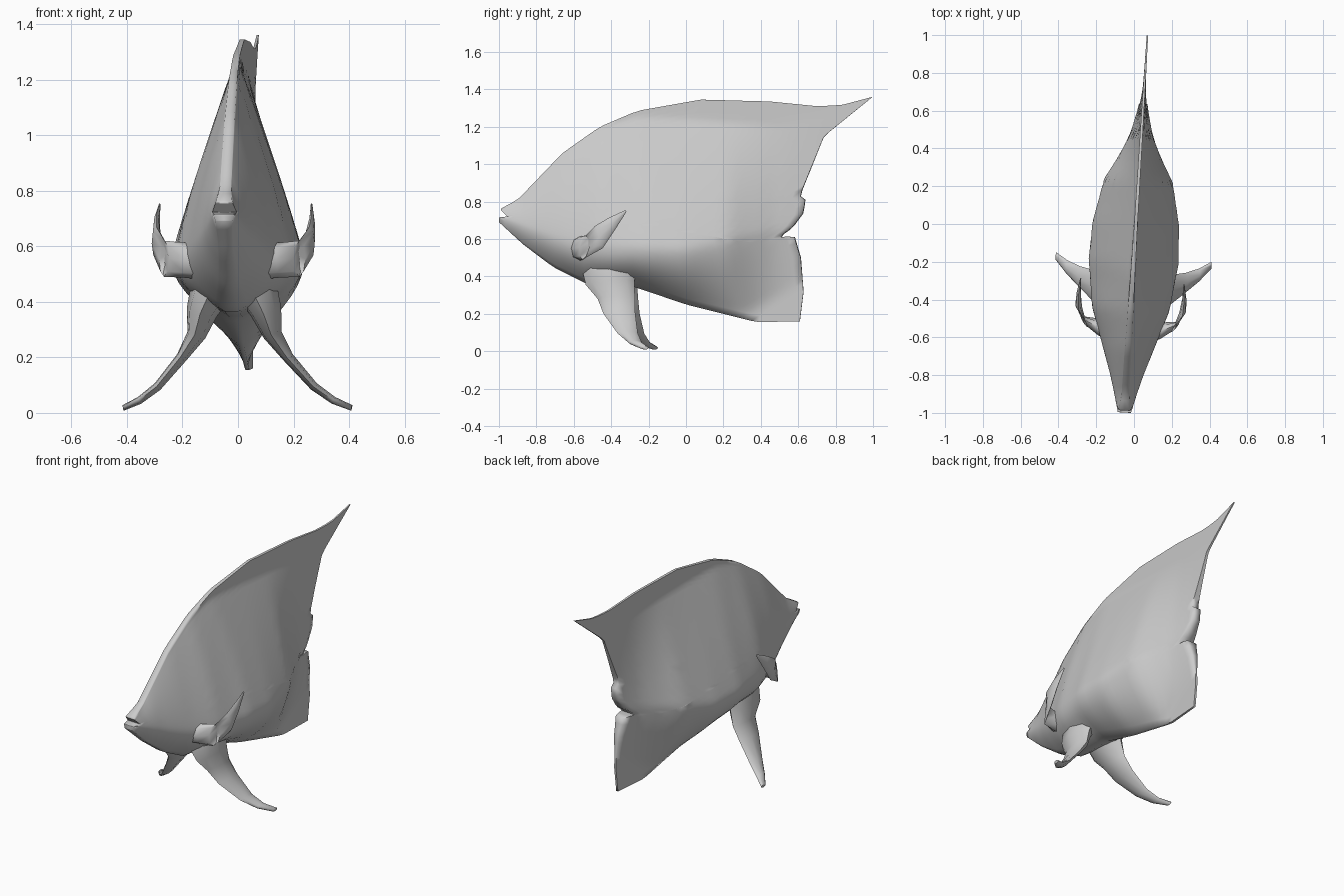
import bpy, bmesh, math
from mathutils import Vector

if "Cube" in bpy.data.objects:
    bpy.data.objects.remove(bpy.data.objects["Cube"])

TURN = math.radians(-3.5)   # the fish stands slightly turned
SHIFT = 0.01

grey = bpy.data.materials.new("fish grey")
grey.use_nodes = True
grey.diffuse_color = (0.6, 0.6, 0.6, 1)
grey.node_tree.nodes["Principled BSDF"].inputs["Base Color"].default_value = (0.6, 0.6, 0.6, 1)


def lerp_table(table, y):
    """Piecewise linear value from (key, value) pairs."""
    if y <= table[0][0]:
        return table[0][1]
    for (a, va), (b, vb) in zip(table, table[1:]):
        if y <= b:
            return va + (vb - va) * (y - a) / (b - a)
    return table[-1][1]


def walk(points, t):
    """Point at fraction t of the length of a polyline."""
    pts = [Vector(p) for p in points]
    lengths = [(b - a).length for a, b in zip(pts, pts[1:])]
    left = t * sum(lengths)
    for a, b, length in zip(pts, pts[1:], lengths):
        if left <= length:
            return a.lerp(b, left / length)
        left -= length
    return pts[-1]


def finish(name, bm, angle):
    bmesh.ops.recalc_face_normals(bm, faces=bm.faces)
    mesh = bpy.data.meshes.new(name)
    bm.to_mesh(mesh)
    bm.free()
    mesh.materials.append(grey)
    obj = bpy.data.objects.new(name, mesh)
    bpy.context.collection.objects.link(obj)
    obj.rotation_euler.z = TURN
    obj.location.x = SHIFT
    bpy.ops.object.select_all(action='DESELECT')
    obj.select_set(True)
    bpy.context.view_layer.objects.active = obj
    bpy.ops.object.shade_smooth_by_angle(angle=math.radians(angle))
    mirror = obj.modifiers.new("Mirror", 'MIRROR')
    mirror.merge_threshold = 0.0005


# Side outline (y, z): back, belly with anal fin, mouth and rear edge
back = [(-0.985, 0.765), (-0.9, 0.81), (-0.66, 1.06), (-0.46, 1.2), (-0.26, 1.285),
        (0.08, 1.345), (0.45, 1.335), (0.7, 1.31), (0.83, 1.315), (1, 1.36)]
belly = [(-1, 0.69), (-0.87, 0.57), (-0.71, 0.45), (-0.54, 0.365), (-0.28, 0.345),
         (0, 0.25), (0.38, 0.155), (0.61, 0.16)]
mouth = [(-1, 0.69), (-1, 0.715), (-0.955, 0.72), (-0.99, 0.755), (-0.985, 0.765)]
rear = [(0.61, 0.16), (0.63, 0.32), (0.615, 0.5), (0.58, 0.615), (0.5, 0.61),
        (0.57, 0.66), (0.63, 0.74), (0.64, 0.82), (0.61, 0.83), (0.74, 1.15), (1, 1.36)]

# Along the length: half width, edge half width, widest level, flesh limits
width = [(-1, 0.035), (-0.9, 0.06), (-0.8, 0.088), (-0.63, 0.145), (-0.45, 0.205), (-0.2, 0.238),
         (0, 0.23), (0.23, 0.182), (0.35, 0.115), (0.47, 0.06), (0.6, 0.03), (0.75, 0.012),
         (1, 0.004)]
rim = [(-1, 0.03), (-0.9, 0.02), (-0.4, 0.014), (0, 0.009), (0.5, 0.007), (1, 0.004)]
middle = [(-1, 0.72), (-0.6, 0.58), (0, 0.55), (0.5, 0.66)]
crest = [(-0.985, 0.765), (-0.9, 0.81), (-0.66, 1.06), (-0.46, 1.195), (-0.26, 1.25),
         (0.1, 1.23), (0.5, 1.2), (1, 1.34)]
keel = [(-1, 0.69), (-0.87, 0.57), (-0.71, 0.45), (-0.54, 0.36), (-0.28, 0.34),
        (0, 0.25), (0.3, 0.18), (0.5, 0.3), (0.65, 0.4)]
upper_roundness = [(-1, 1.7), (-0.3, 1.1)]
lower_roundness = [(-1, 1.8), (-0.55, 2.2), (-0.4, 2.6), (-0.1, 2.0), (0.15, 1.7), (0.5, 1.4)]


def half_width(y, z):
    mid, edge = lerp_table(middle, y), lerp_table(rim, y)
    limit, roundness = (crest, upper_roundness) if z > mid else (keel, lower_roundness)
    t = min(1, abs((z - mid) / (lerp_table(limit, y) - mid)))
    fullness = 1 - t ** lerp_table(roundness, y)
    return edge + max(0, lerp_table(width, y) - edge) * fullness


# Body: a patch filling the outline, puffed out sideways and mirrored
N = 40
bm = bmesh.new()
grid = []
for i in range(N + 1):
    u = i / N
    column = []
    for j in range(N + 1):
        v = j / N
        sides = walk(mouth, v).lerp(walk(rear, v), u) + walk(belly, u).lerp(walk(back, u), v)
        corners = Vector(belly[0]).lerp(Vector(belly[-1]), u).lerp(
            Vector(back[0]).lerp(Vector(back[-1]), u), v)
        y, z = sides - corners
        column.append(bm.verts.new((half_width(y, z), y, z)))
    grid.append(column)
for a, b in zip(grid, grid[1:]):
    for j in range(N):
        bm.faces.new((a[j], b[j], b[j + 1], a[j + 1]))
border = [e for e in bm.edges if e.is_boundary]
for item in bmesh.ops.extrude_edge_only(bm, edges=border)["geom"]:
    if isinstance(item, bmesh.types.BMVert):
        item.co.x = 0
finish("body", bm, 85)


def fin(name, sections, sides=8):
    """Loft of oval rings: centre, half chord vector, half thickness vector."""
    bm = bmesh.new()
    rings = []
    for centre, chord, thick in sections:
        rings.append([bm.verts.new(Vector(centre)
                                   + Vector(chord) * math.cos(k * math.tau / sides)
                                   + Vector(thick) * math.sin(k * math.tau / sides))
                      for k in range(sides)])
    for a, b in zip(rings, rings[1:]):
        for k in range(sides):
            m = (k + 1) % sides
            bm.faces.new((a[k], a[m], b[m], b[k]))
    bm.faces.new(rings[0])
    bm.faces.new(rings[-1])
    finish(name, bm, 70)


# Side fins: out from the cheeks, then swept back and up to a point
fin("pectoral_fins", [
    ((0.10, -0.56, 0.55), (0, 0, 0.07), (0.01, 0.07, 0)),
    ((0.175, -0.555, 0.55), (0, 0, 0.063), (0.01, 0.045, 0)),
    ((0.244, -0.53, 0.555), (0, 0.01, 0.065), (0.02, 0.027, 0)),
    ((0.276, -0.45, 0.61), (0, -0.02, 0.06), (0.018, 0.004, 0)),
    ((0.28, -0.38, 0.68), (0, -0.015, 0.034), (0.011, 0, 0)),
    ((0.274, -0.305, 0.75), (0, -0.003, 0.004), (0.003, 0, 0))])

# Belly fins: long blades curving down and outward
fin("pelvic_fins", [
    ((0.08, -0.4, 0.44), (0, 0.15, 0.01), (0.075, 0, 0.02)),
    ((0.115, -0.4, 0.365), (0, 0.13, 0.01), (0.055, 0, 0.015)),
    ((0.138, -0.365, 0.28), (0, 0.1, 0), (0.032, 0, 0.012)),
    ((0.192, -0.345, 0.2), (0, 0.085, 0), (0.016, 0, 0.012)),
    ((0.282, -0.295, 0.095), (0, 0.054, 0), (0.01, 0, 0.012)),
    ((0.35, -0.25, 0.045), (0, 0.036, 0), (0.006, 0, 0.012)),
    ((0.412, -0.195, 0.018), (0, 0.02, 0), (0.002, 0, 0.01))])
